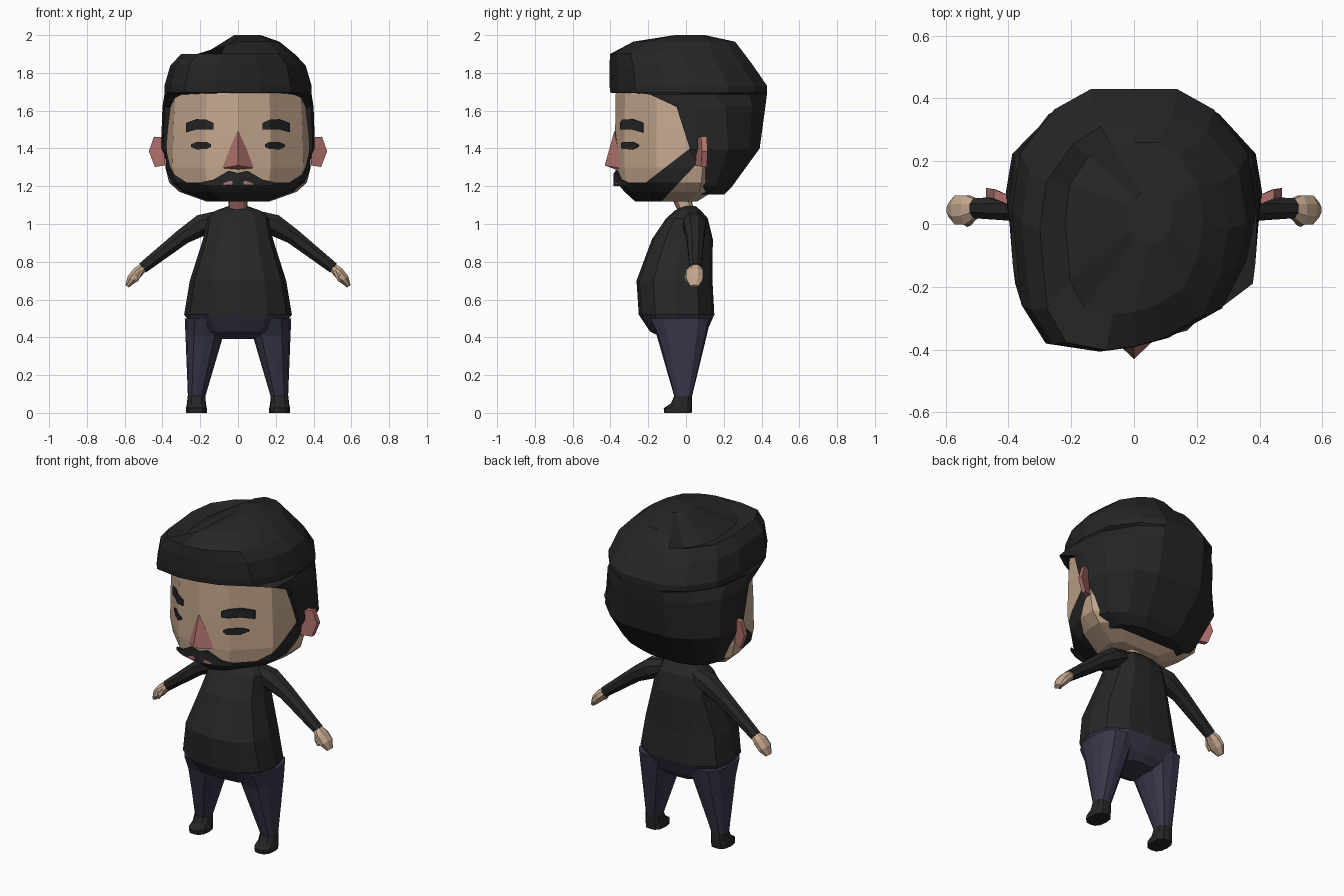
import bpy, bmesh, math
from mathutils import Vector


def material(name, rgb):
    m = bpy.data.materials.new(name)
    m.diffuse_color = (*rgb, 1)
    return m


SKIN = material("skin", (.56, .39, .27))
PINK = material("flushed skin", (.43, .165, .15))
HAIR = material("black hair", (.019, .019, .019))
SHIRT = material("black shirt", (.020, .020, .020))
DENIM = material("navy trousers", (.040, .038, .068))
SHOE = material("dark shoe", (.019, .019, .018))

# Half outlines from front centre to back centre (width share, depth share)
ROUND = [(0, 0), (.55, .04), (.9, .22), (1, .5), (.9, .8), (.55, .97), (0, 1)]
FACE = [(0, 0), (.45, .09), (.9, .40), (.99, .70), (1, .85), (.7, 1), (0, 1)]
CAP = [(0, 0), (.3, .01), (.72, .08), (.92, .25), (1, .53), (.93, .75), (.65, .92), (.35, 1), (0, 1)]
SHELL = [(0, 0), (.5, 0), (.97, 0), (.99, .1), (1, .22), (.95, .55), (.68, .85), (.36, 1), (0, 1)]


def ring(shape, z, w, f, b, cx=0.0):
    """Horizontal section: half width w, from y = f (front) to y = b (back)."""
    right = [(cx + u * w, f + v * (b - f), z) for u, v in shape]
    return right + [(2 * cx - x, y, z) for x, y, z in right[-2:0:-1]]


def limb(path, n=8):
    """Sections (x, y, z, radius, y radius) square to a path in the xz plane."""
    out = []
    for i, (x, y, z, r, ry) in enumerate(path):
        a, b = path[max(i - 1, 0)], path[min(i + 1, len(path) - 1)]
        d = Vector((b[0] - a[0], b[2] - a[2])).normalized()
        out.append([(x - d.y * r * math.cos(t), y + ry * math.sin(t), z + d.x * r * math.cos(t))
                    for t in (2 * math.pi * (k + .5) / n for k in range(n))])
    return out


def face_y(x):
    x = abs(x)
    return -.375 + .265 * x if x < .17 else -.33 + (x - .17)


def plate(cols, lift=.008, base=0.0):
    """Thin strip on the face; columns of (x, low z, high z)."""
    return [[(x, face_y(x) - base - d, z) for d, z in
             ((lift, lo), (lift, hi), (-.001, hi), (-.001, lo))] for x, lo, hi in cols]


def loft(name, rings, mats, mirror=False, cuts=(), rule=None, bend=None):
    bm = bmesh.new()
    rows = [[bm.verts.new(bend(Vector(p)) if bend else p) for p in r] for r in rings]
    n = len(rows[0])
    for a, b in zip(rows, rows[1:]):
        for i in range(n):
            j = (i + 1) % n
            bm.faces.new((a[i], a[j], b[j], b[i]))
    bm.faces.new(rows[0])
    bm.faces.new(rows[-1])
    for co, no in cuts:
        bmesh.ops.bisect_plane(bm, geom=bm.verts[:] + bm.edges[:] + bm.faces[:],
                               plane_co=co, plane_no=no)
    bmesh.ops.recalc_face_normals(bm, faces=bm.faces[:])
    if rule:
        for f in bm.faces:
            f.material_index = rule(f.calc_center_median(), f.normal)
    me = bpy.data.meshes.new(name)
    bm.to_mesh(me)
    bm.free()
    for m in mats:
        me.materials.append(m)
    ob = bpy.data.objects.new(name, me)
    bpy.context.collection.objects.link(ob)
    if mirror:
        ob.modifiers.new("Mirror", 'MIRROR')
    return ob


# Head, with the beard as a band cut along the jaw
def beard(c, n):
    upper = max(1.22, 1.23 + .77 * (c.y + .2))
    lower = 1.12 + 1.06 * (c.y + .13)
    return int(lower < c.z < upper)


loft("head", [ring(FACE, *r) for r in (
    (1.12, .17, -.27, .06), (1.17, .31, -.325, .14), (1.22, .365, -.367, .16),
    (1.30, .385, -.375, .17), (1.50, .38, -.375, .17), (1.69, .37, -.372, .17),
    (1.75, .33, -.33, .17))], [SKIN, HAIR], rule=beard,
    cuts=(((0, -.2, 1.23), (0, -.77, 1)), ((0, -.13, 1.12), (0, -1.06, 1))))


# Hair: shell behind the ears, then a cap swept to one side with a parting
def sweep(p):
    if p.z > 1.69 and p.y < -.12:
        p.y += .2 * p.x
    if p.z > 1.93 and p.x < -.05:
        p.z -= .09 * min(1, (-p.x - .05) / .08)
    return p


loft("hair",
     [ring(SHELL, *r) for r in ((1.155, .24, .06, .20), (1.20, .325, .05, .245),
                                (1.40, .408, .02, .39), (1.62, .40, -.05, .42),
                                (1.685, .39, -.19, .428))] +
     [ring(CAP, *r) for r in ((1.695, .39, -.385, .43), (1.73, .39, -.39, .43),
                              (1.84, .358, -.392, .355), (1.90, .30, -.39, .31),
                              (1.965, .22, -.28, .26), (2.0, .07, -.06, .10, .05))],
     [HAIR], bend=sweep)

# Face details
loft("brow", plate([(.13, 1.50, 1.535), (.17, 1.50, 1.553), (.22, 1.50, 1.555), (.275, 1.485, 1.535)], .009),
     [HAIR], mirror=True)
loft("eye", plate([(.142, 1.41, 1.422), (.165, 1.397, 1.434), (.22, 1.395, 1.434), (.25, 1.41, 1.42)]),
     [HAIR], mirror=True)
loft("moustache", plate([(-.19, 1.205, 1.222), (-.13, 1.20, 1.235), (-.05, 1.20, 1.282), (0, 1.20, 1.27),
                         (.05, 1.20, 1.282), (.13, 1.20, 1.235), (.19, 1.205, 1.222)]), [HAIR])
loft("mouth", plate([(-.077, 1.207, 1.216), (-.045, 1.21, 1.228), (.045, 1.21, 1.228),
                     (.077, 1.207, 1.216)], .006, .006), [PINK])
loft("nose", [[(.004, -.378, 1.49), (0, -.38, 1.49), (-.004, -.378, 1.49), (0, -.36, 1.49)],
              [(.09, -.345, 1.295), (0, -.43, 1.31), (-.09, -.345, 1.295), (0, -.35, 1.28)]], [PINK])
EAR = [(.385, .05, 1.31), (.395, .06, 1.46), (.445, .08, 1.462), (.472, .085, 1.385), (.44, .08, 1.302)]
loft("ear", [EAR, [(x, y + .03, z) for x, y, z in EAR]], [PINK], mirror=True)

# Neck, flushed on the front
loft("neck", [ring(ROUND, 1.04, .05, -.03, .05), ring(ROUND, 1.17, .05, -.09, .02)],
     [SKIN, PINK], rule=lambda c, n: int(n.y < -.3))

# Torso and sleeves
loft("shirt", [ring(ROUND, *r) for r in (
    (.52, .285, -.25, .15), (.70, .255, -.262, .14), (.92, .185, -.18, .142),
    (1.03, .165, -.105, .115), (1.07, .12, -.06, .08), (1.095, .05, -.02, .05))], [SHIRT])
loft("sleeve", limb([(.10, .04, 1.03, .045, .05), (.19, .045, .995, .062, .065),
                     (.29, .05, .935, .046, .05), (.505, .05, .767, .032, .034)]), [SHIRT], mirror=True)

# Hands
loft("hand", limb([(.495, .05, .775, .024, .028), (.53, .045, .745, .031, .05),
                   (.562, .045, .708, .029, .05), (.587, .045, .67, .012, .024)]), [SKIN], mirror=True)
loft("thumb", limb([(.515, .02, .755, .014, .014), (.53, .005, .725, .016, .015),
                    (.538, .005, .695, .008, .008)], 6), [SKIN], mirror=True)

# Trousers
loft("trouser_hips", [ring(ROUND, *r) for r in (
    (.39, .11, -.11, .07), (.43, .22, -.19, .11), (.52, .285, -.25, .15))], [DENIM])
loft("trouser_leg", [ring(ROUND, *r) for r in (
    (.08, .045, -.06, .03, .22), (.41, .10, -.155, .11, .178), (.50, .115, -.20, .13, .167))],
    [DENIM], mirror=True)

# Shoes
loft("shoe", [ring(ROUND, *r) for r in (
    (0, .055, -.115, .03, .22), (.025, .055, -.118, .032, .22),
    (.05, .05, -.08, .032, .22), (.09, .047, -.062, .032, .22))], [SHOE], mirror=True)
